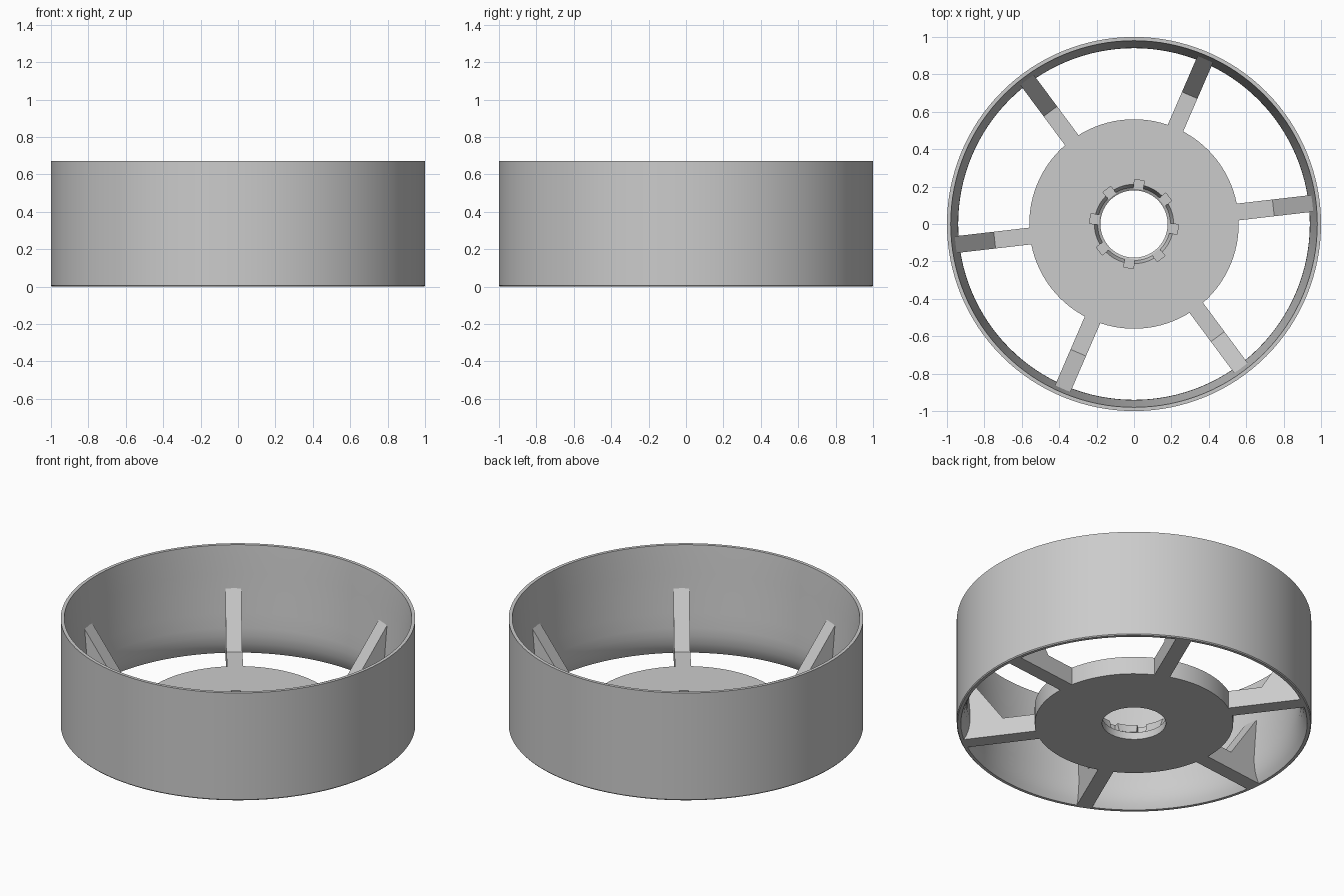
import bpy, bmesh, math
from mathutils import Matrix

cube = bpy.data.objects.get("Cube")
if cube:
    bpy.data.objects.remove(cube)

grey = bpy.data.materials.new("light_grey")
grey.use_nodes = True
grey.diffuse_color = (0.6, 0.6, 0.6, 1)
grey.node_tree.nodes["Principled BSDF"].inputs["Base Color"].default_value = (0.6, 0.6, 0.6, 1)


def finish(name, bm):
    bmesh.ops.recalc_face_normals(bm, faces=bm.faces)
    mesh = bpy.data.meshes.new(name)
    bm.to_mesh(mesh)
    bm.free()
    mesh.materials.append(grey)
    obj = bpy.data.objects.new(name, mesh)
    bpy.context.collection.objects.link(obj)
    return obj


def select(obj):
    bpy.ops.object.select_all(action='DESELECT')
    obj.select_set(True)
    bpy.context.view_layer.objects.active = obj


def smooth(obj):
    select(obj)
    bpy.ops.object.shade_smooth_by_angle(angle=math.radians(30))


def lathe(name, profile, sides):
    """Revolve a closed (radius, height) profile around z."""
    bm = bmesh.new()
    rings = []
    for i in range(sides):
        a = 2 * math.pi * i / sides
        rings.append([bm.verts.new((r * math.cos(a), r * math.sin(a), z)) for r, z in profile])
    n = len(profile)
    for i in range(sides):
        p, q = rings[i], rings[(i + 1) % sides]
        for j in range(n):
            k = (j + 1) % n
            bm.faces.new((p[j], q[j], q[k], p[k]))
    return finish(name, bm)


def extrude_profile(name, profile, width, angle):
    """Extrude a radial (radius, height) outline sideways, then turn it about z."""
    bm = bmesh.new()
    face = bm.faces.new([bm.verts.new((r, -width / 2, z)) for r, z in profile])
    new = bmesh.ops.extrude_face_region(bm, geom=[face])["geom"]
    bmesh.ops.translate(bm, vec=(0, width, 0),
                        verts=[v for v in new if isinstance(v, bmesh.types.BMVert)])
    bmesh.ops.transform(bm, matrix=Matrix.Rotation(angle, 4, 'Z'), verts=bm.verts)
    return finish(name, bm)


# Outer duct: straight outside, inside wall swelling towards the bottom
duct = lathe("outer_duct", [
    (0.995, 0), (1, 0.006), (1, 0.67), (0.98, 0.67), (0.974, 0.6), (0.967, 0.5),
    (0.958, 0.38), (0.948, 0.26), (0.941, 0.17), (0.94, 0.12), (0.947, 0.07),
    (0.96, 0.03), (0.977, 0)], 128)
smooth(duct)

# Hub plate with a bore that widens upwards
hub = lathe("hub_plate", [
    (0.56, 0), (0.56, 0.11), (0.212, 0.11), (0.195, 0.055), (0.18, 0.045), (0.18, 0)], 96)

# Eight flat-bottomed slots around the bore
for i in range(8):
    angle = math.radians(-7 + 45 * i)
    cutter = extrude_profile("slot_cutter", [(0.13, 0.05), (0.236, 0.05), (0.236, 0.2), (0.13, 0.2)],
                             0.052, angle)
    cutter.hide_render = True
    select(hub)
    mod = hub.modifiers.new("slot", 'BOOLEAN')
    mod.operation = 'DIFFERENCE'
    mod.solver = 'EXACT'
    mod.object = cutter
    bpy.ops.object.modifier_apply(modifier=mod.name)
    bpy.data.objects.remove(cutter)
smooth(hub)

# Six spokes, each rising into a gusset against the duct wall
spoke_outline = [(0.55, 0), (0.982, 0), (0.982, 0.44), (0.75, 0.11), (0.55, 0.11)]
for i in range(6):
    extrude_profile(f"spoke_{i + 1}", spoke_outline, 0.09, math.radians(6.6 + 60 * i))
